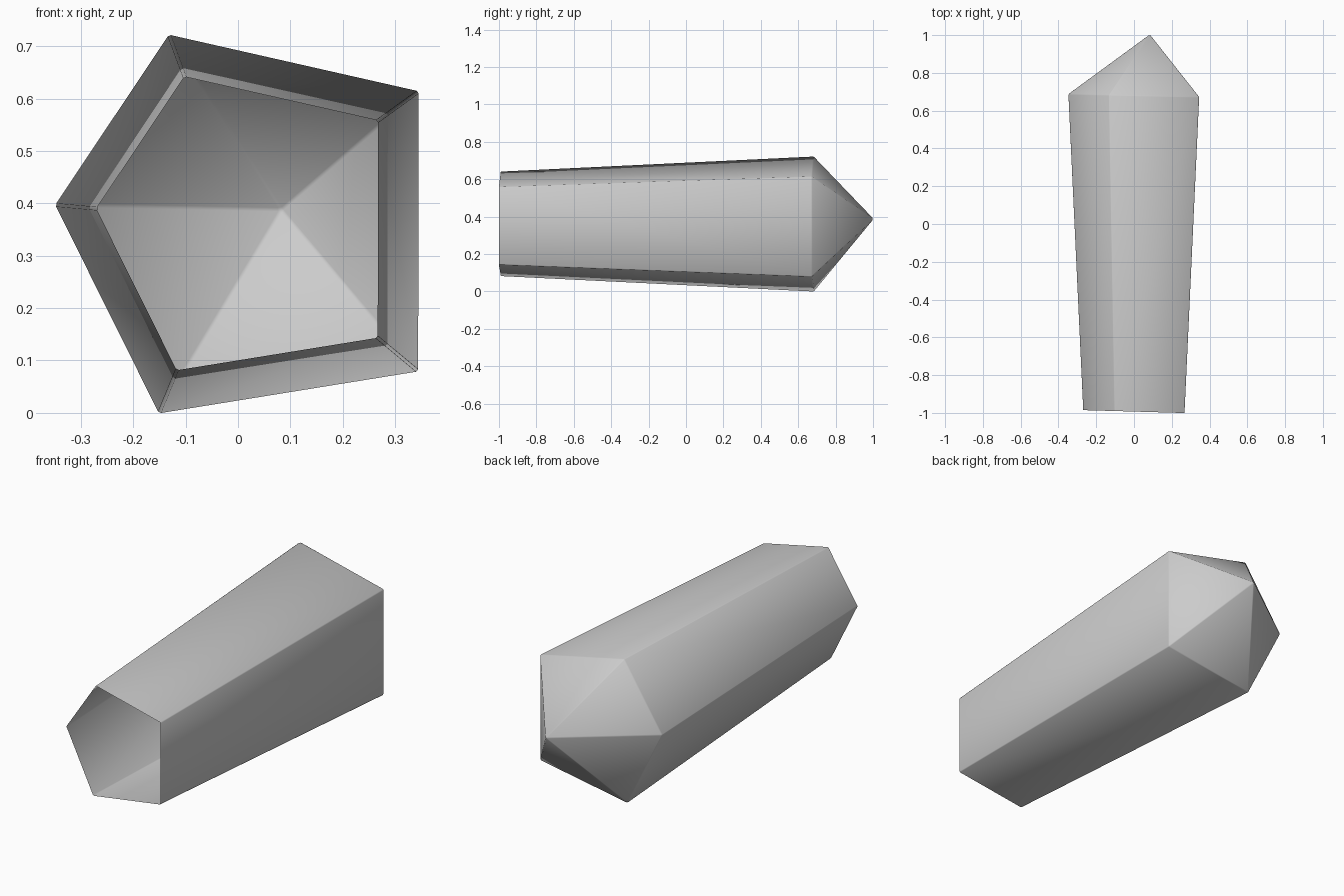
import bpy
import bmesh

cube = bpy.data.objects.get("Cube")
if cube:
    bpy.data.objects.remove(cube, do_unlink=True)

# Plain grey material
grey = bpy.data.materials.new("plain grey")
grey.use_nodes = True
colour = (0.6, 0.6, 0.6, 1)
grey.diffuse_color = colour
grey.node_tree.nodes["Principled BSDF"].inputs["Base Color"].default_value = colour

# Uneven five-sided profile of the crystal at its widest, as (x, z)
PROFILE = [(-0.132, 0.722), (0.345, 0.614), (0.344, 0.079),
           (-0.151, -0.001), (-0.349, 0.397)]
AXIS_Z = 0.365


def ring(bm, y, scale):
    """Profile scaled about the long axis, on a slightly slanted plane."""
    return [bm.verts.new((x * scale, y - 0.022 * x,
                          AXIS_Z + (z - AXIS_Z) * scale))
            for x, z in PROFILE]


bm = bmesh.new()
mouth = ring(bm, -0.993, 0.775)
shoulder = ring(bm, 0.68, 1)
apex = bm.verts.new((0.083, 1.004, 0.388))

# Tapered sides, open at the narrow end, and a pointed cap of triangles
for i in range(len(PROFILE)):
    j = (i + 1) % len(PROFILE)
    bm.faces.new((mouth[i], mouth[j], shoulder[j], shoulder[i]))
    bm.faces.new((shoulder[i], shoulder[j], apex))
bmesh.ops.recalc_face_normals(bm, faces=bm.faces)
# Make sure the shell faces outwards
top = max(bm.faces, key=lambda f: f.calc_center_median().z)
if top.normal.z < 0:
    bmesh.ops.reverse_faces(bm, faces=bm.faces)
for face in bm.faces:
    face.smooth = True

mesh = bpy.data.meshes.new("crystal_shard")
bm.to_mesh(mesh)
bm.free()
mesh.materials.append(grey)
crystal = bpy.data.objects.new("crystal_shard", mesh)
bpy.context.collection.objects.link(crystal)

# Hairline chamfer that softens the shading along every edge
chamfer = crystal.modifiers.new("edge_chamfer", 'BEVEL')
chamfer.width = 0.004
chamfer.segments = 1
chamfer.limit_method = 'NONE'
